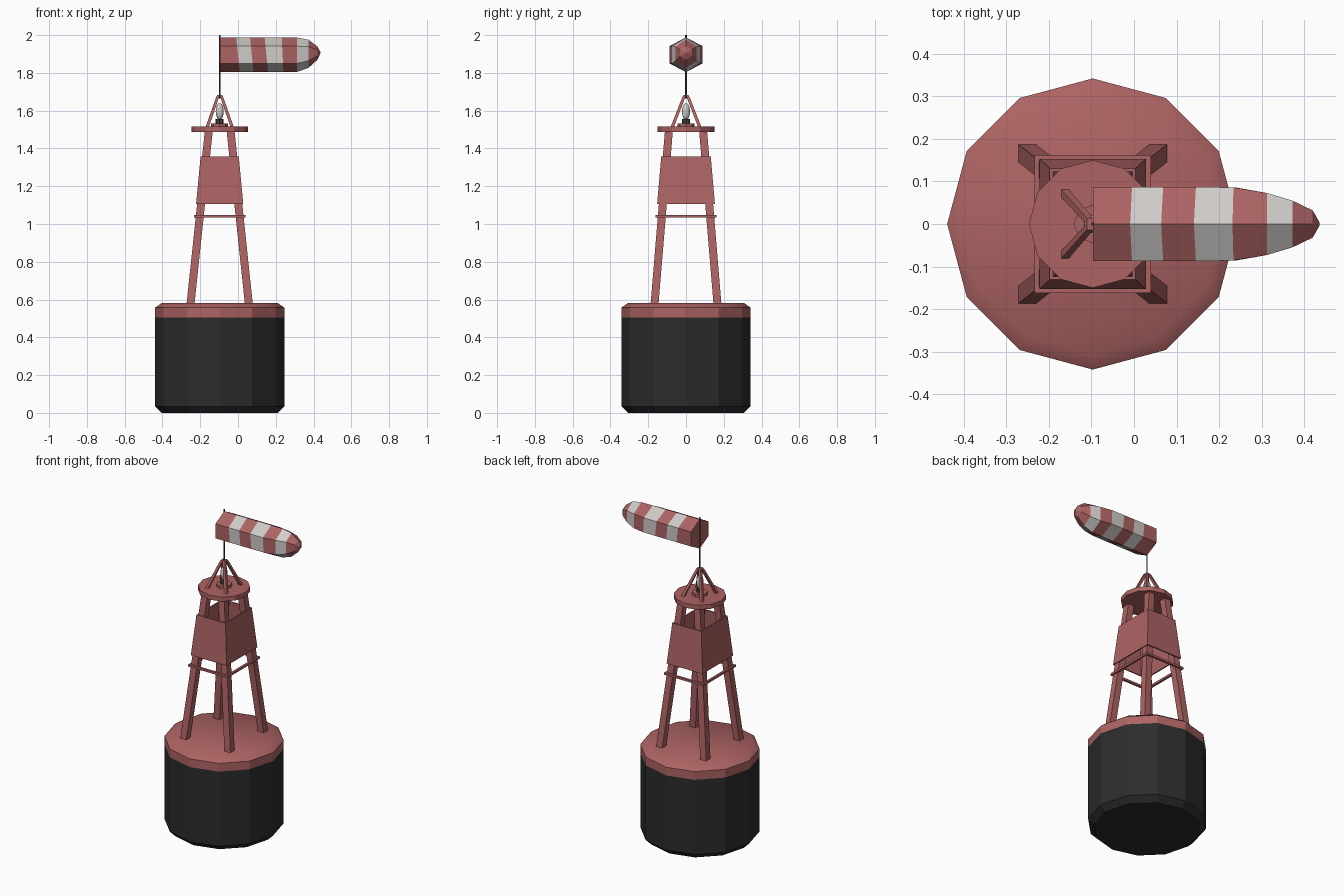
import bpy, bmesh
from math import sin, cos, pi

cube = bpy.data.objects.get("Cube")
if cube:
    bpy.data.objects.remove(cube, do_unlink=True)

CX = -0.097  # axis of the buoy


def material(name, rgb):
    m = bpy.data.materials.new(name)
    m.use_nodes = True
    m.diffuse_color = (*rgb, 1)
    bsdf = m.node_tree.nodes["Principled BSDF"]
    bsdf.inputs["Base Color"].default_value = (*rgb, 1)
    bsdf.inputs["Roughness"].default_value = 0.7
    return m


RED = material("faded red", (0.42, 0.125, 0.125))
BLACK = material("hull black", (0.025, 0.025, 0.025))
WHITE = material("pale grey", (0.62, 0.60, 0.58))
DARK = material("dark metal", (0.05, 0.05, 0.05))


def loft(name, rings, mats, closed=False, colour=None, smooth=None):
    """Skin a list of point rings; capped ends, or joined end to end if closed."""
    bm = bmesh.new()
    loops = [[bm.verts.new(p) for p in ring] for ring in rings]
    pairs = list(zip(loops, loops[1:]))
    if closed:
        pairs.append((loops[-1], loops[0]))
    for band, (a, b) in enumerate(pairs):
        for i in range(len(a)):
            j = (i + 1) % len(a)
            f = bm.faces.new((a[i], a[j], b[j], b[i]))
            f.material_index = colour(band) if colour else 0
    if not closed:
        for k, loop in ((0, loops[0]), (len(pairs) - 1, loops[-1])):
            bm.faces.new(loop).material_index = colour(k) if colour else 0
    bmesh.ops.recalc_face_normals(bm, faces=bm.faces)
    for f in bm.faces:
        f.smooth = bool(smooth and smooth(f.calc_center_median().z))
    mesh = bpy.data.meshes.new(name)
    bm.to_mesh(mesh)
    bm.free()
    for m in mats:
        mesh.materials.append(m)
    obj = bpy.data.objects.new(name, mesh)
    bpy.context.collection.objects.link(obj)
    return obj


def circle(r, z, n):
    return [(CX + r * cos(2 * pi * i / n), r * sin(2 * pi * i / n), z) for i in range(n)]


def rect(hx, hy, z, x=0, y=0):
    return [(CX + x + sx * hx, y + sy * hy, z)
            for sx, sy in ((-1, -1), (1, -1), (1, 1), (-1, 1))]


def turned(name, profile, n, mats, **kw):
    return loft(name, [circle(r, z, n) for r, z in profile], mats, **kw)


def frame(name, low, high, wall):
    """Open rectangular tube between two (half x, half y, z) sections."""
    def inner(s):
        return rect(s[0] - wall, s[1] - wall, s[2])
    return loft(name, [rect(*low), rect(*high), inner(high), inner(low)], [RED], closed=True)


# Floating hull: black body with a red top band
turned("hull", [(0.307, 0), (0.342, 0.035), (0.342, 0.505), (0.342, 0.557), (0.307, 0.582)],
       12, [BLACK, RED], colour=lambda band: int(band > 1), smooth=lambda z: z > 0.56)

# Four leaning legs and the struts of the top cage
for sx, side in ((1, "left"), (-1, "right")):
    for sy, end in ((-1, "front"), (1, "back")):
        loft(f"leg_{end}_{side}",
             [rect(0.021, 0.021, 0.57, sx * 0.155, sy * 0.167),
              rect(0.021, 0.021, 1.50, sx * 0.057, sy * 0.09)], [RED])
        loft(f"cage_strut_{end}_{side}",
             [rect(0.009, 0.009, 1.51, sx * 0.067, sy * 0.074),
              rect(0.008, 0.008, 1.66, sx * 0.015, sy * 0.016),
              rect(0.007, 0.007, 1.682, sx * 0.007, sy * 0.007)], [RED])

# Panelled box and the rail below it
frame("panel_box", (0.125, 0.153, 1.105), (0.101, 0.131, 1.358), 0.008)
frame("rail", (0.137, 0.162, 1.034), (0.137, 0.162, 1.047), 0.014)

# Platform and lamp
turned("platform", [(0.15, 1.488), (0.15, 1.516)], 12, [RED])
turned("lamp_base", [(0.045, 1.514), (0.045, 1.533)], 8, [RED])
turned("lamp_socket", [(0.021, 1.53), (0.021, 1.556)], 8, [DARK])
bulb = [(0.003 + 0.018 * sin(pi * k / 8), 1.596 - 0.043 * cos(pi * k / 8)) for k in range(9)]
turned("lamp_bulb", bulb, 12, [WHITE], smooth=lambda z: True)

# Mast
turned("mast", [(0.004, 1.665), (0.004, 2.0)], 8, [DARK])


# Striped hexagonal windsock: (x, half width, half height, centre height)
def sock_ring(x, hw, hh, cz, lean):
    ring = []
    for i in range(6):
        a = pi / 2 + i * pi / 3
        y, dz = hw * cos(a) / cos(pi / 6), hh * sin(a)
        ring.append((x - lean * dz, y, cz + dz))
    return ring


sections = [(-0.096, 0.087, 0.092, 1.896, 0), (0.0, 0.087, 0.092, 1.896, 0.1),
            (0.073, 0.087, 0.092, 1.896, 0.1), (0.15, 0.087, 0.092, 1.896, 0.1),
            (0.236, 0.086, 0.092, 1.896, 0.05), (0.312, 0.073, 0.091, 1.896, 0),
            (0.372, 0.055, 0.075, 1.901, 0), (0.42, 0.032, 0.036, 1.905, 0),
            (0.436, 0.004, 0.004, 1.907, 0)]
loft("windsock", [sock_ring(*s) for s in sections], [RED, WHITE],
     colour=lambda band: band % 2 if band < 6 else 0)
